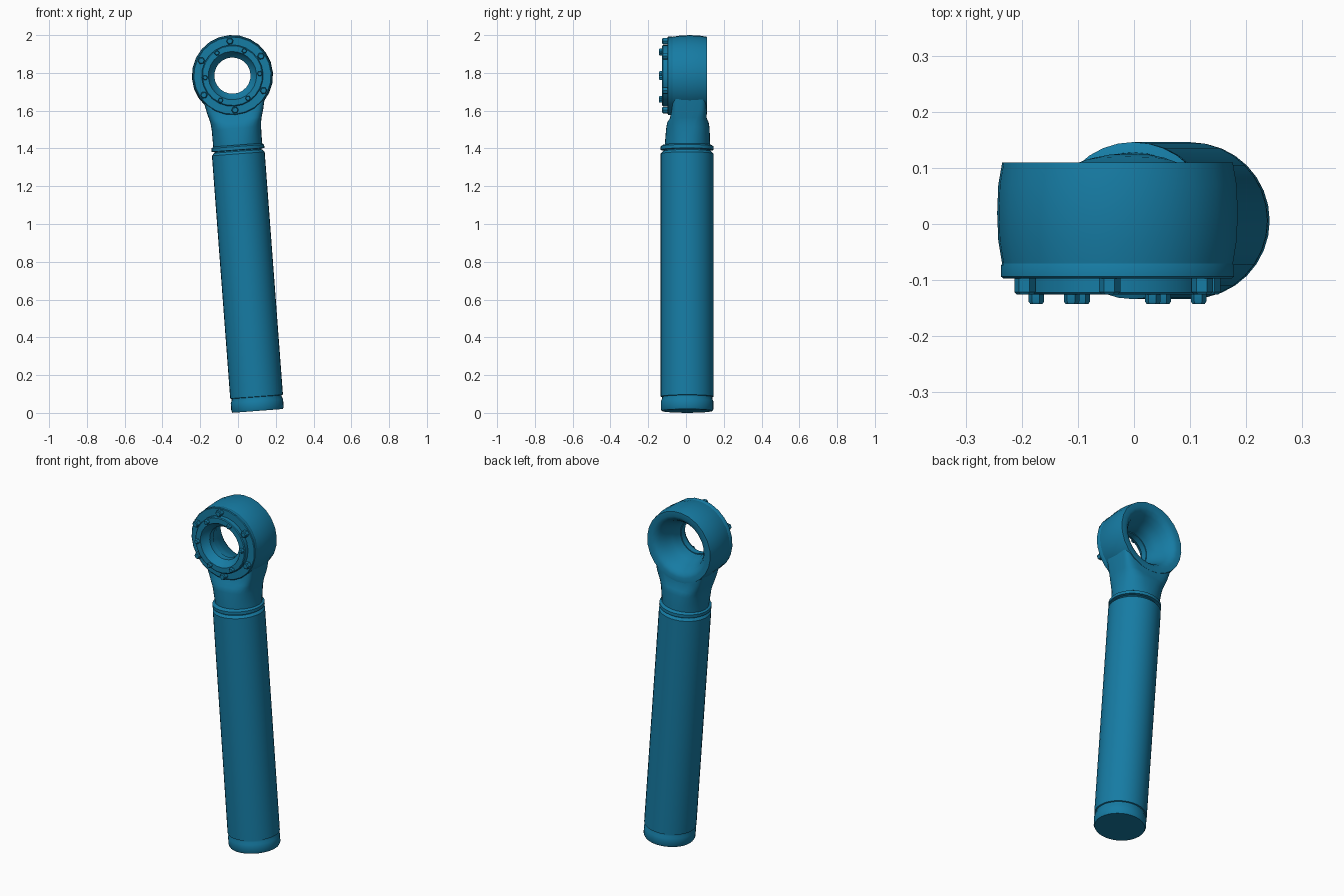
import bpy, bmesh
from math import sin, cos, pi, radians, sqrt
from mathutils import Matrix

if "Cube" in bpy.data.objects:
    bpy.data.objects.remove(bpy.data.objects["Cube"])

EYE_Z = 1.78        # eye centre along the rod axis
TUBE_Y = 0.006      # depth of the tube axis
PLACE = Matrix.Translation((0.104, 0, 0.0105)) @ Matrix.Rotation(radians(-4.3), 4, 'Y')

paint = bpy.data.materials.new("blue_paint")
paint.diffuse_color = (0.008, 0.2, 0.37, 1)
paint.use_nodes = True
paint.node_tree.nodes["Principled BSDF"].inputs["Base Color"].default_value = paint.diffuse_color


def finish(name, rings, loop=False, angle=35):
    """Skin a list of equal-length vertex rings, tilt into place and shade."""
    bm = bmesh.new()
    vs = [[bm.verts.new(p) for p in ring] for ring in rings]
    n = len(rings[0])
    pairs = list(zip(vs, vs[1:])) + ([(vs[-1], vs[0])] if loop else [])
    for a, b in pairs:
        for i in range(n):
            j = (i + 1) % n
            bm.faces.new((a[i], a[j], b[j], b[i]))
    bmesh.ops.remove_doubles(bm, verts=bm.verts, dist=1e-5)
    bmesh.ops.recalc_face_normals(bm, faces=bm.faces)
    bm.transform(PLACE)
    me = bpy.data.meshes.new(name)
    bm.to_mesh(me)
    bm.free()
    me.materials.append(paint)
    ob = bpy.data.objects.new(name, me)
    bpy.context.collection.objects.link(ob)
    bpy.ops.object.select_all(action='DESELECT')
    ob.select_set(True)
    bpy.context.view_layer.objects.active = ob
    bpy.ops.object.shade_smooth_by_angle(angle=radians(angle))
    return ob


def lathe_z(name, profile, sides=32):
    finish(name, [[(r * cos(2 * pi * i / sides), TUBE_Y + r * sin(2 * pi * i / sides), z)
                   for i in range(sides)] for r, z in profile])


def lathe_y(name, profile, sides=24, x=0, z=EYE_Z, loop=True):
    finish(name, [[(x + r * cos(2 * pi * i / sides), y, z + r * sin(2 * pi * i / sides))
                   for i in range(sides)] for r, y in profile], loop)


# Main tube with grooved foot rim
lathe_z("tube", [(0, 0), (0.134, 0), (0.139, 0.01), (0.139, 0.052), (0.133, 0.064),
                 (0.133, 0.074), (0.14, 0.076), (0.14, 1.365), (0.128, 1.378), (0, 1.378)])

# Collar between tube and eye
lathe_z("collar", [(0, 1.372), (0.124, 1.372), (0.124, 1.384), (0.14, 1.386),
                   (0.14, 1.404), (0.128, 1.412), (0, 1.412)])

# Neck: round at the collar, blending to a slab that saddles into the eye
SIDES = 32
def section(z, hx, hy, yc, power, saddle=False):
    ring = []
    for i in range(SIDES):
        c, s = cos(2 * pi * i / SIDES), sin(2 * pi * i / SIDES)
        x = hx * abs(c) ** (2 / power) * (1 if c > 0 else -1)
        y = yc + hy * abs(s) ** (2 / power) * (1 if s > 0 else -1)
        ring.append((x, y, EYE_Z - sqrt(0.19 ** 2 - x * x) if saddle else z))
    return ring

finish("neck", [section(1.405, 0.130, 0.120, 0.008, 2.0),
                section(1.430, 0.130, 0.119, 0.008, 2.1),
                section(1.500, 0.131, 0.115, 0.010, 2.6),
                section(1.530, 0.134, 0.110, 0.010, 3.2),
                section(1.548, 0.137, 0.098, 0.012, 4.5),
                section(1.590, 0.149, 0.093, 0.016, 6.0),
                section(0, 0.172, 0.088, 0.018, 8.0, True)])

# Eye: barrelled ring, dished at the back
lathe_y("eye_ring", [(0.206, -0.072), (0.213, -0.03), (0.215, 0.02), (0.213, 0.07),
                     (0.206, 0.11), (0.178, 0.11), (0.16, 0.102), (0.143, 0.082),
                     (0.128, 0.05), (0.112, 0.01), (0.102, -0.02), (0.1, -0.072)])

# Flange and raised retainer on the front of the eye
lathe_y("front_flange", [(0.208, -0.074), (0.208, -0.094), (0.204, -0.097),
                         (0.12, -0.097), (0.12, -0.06), (0.2, -0.06)])
lathe_y("retainer_ring", [(0.163, -0.09), (0.163, -0.122), (0.158, -0.126), (0.128, -0.126),
                          (0.118, -0.105), (0.096, -0.085), (0.096, -0.05), (0.125, -0.05)])

# Hex bolts: large ones on the flange, small ones on the retainer
def bolt_circle(name, radius, start, size, y0, y1):
    for k in range(6):
        a = radians(start + 60 * k)
        lathe_y(f"{name}_{k + 1}", [(0, y0), (size, y0), (size, y1 + 0.005),
                                    (size * 0.75, y1), (0, y1)],
                6, radius * cos(a), EYE_Z + radius * sin(a), False)

bolt_circle("flange_bolt", 0.183, 30, 0.019, -0.092, -0.126)
bolt_circle("retainer_bolt", 0.145, 0, 0.014, -0.12, -0.143)
